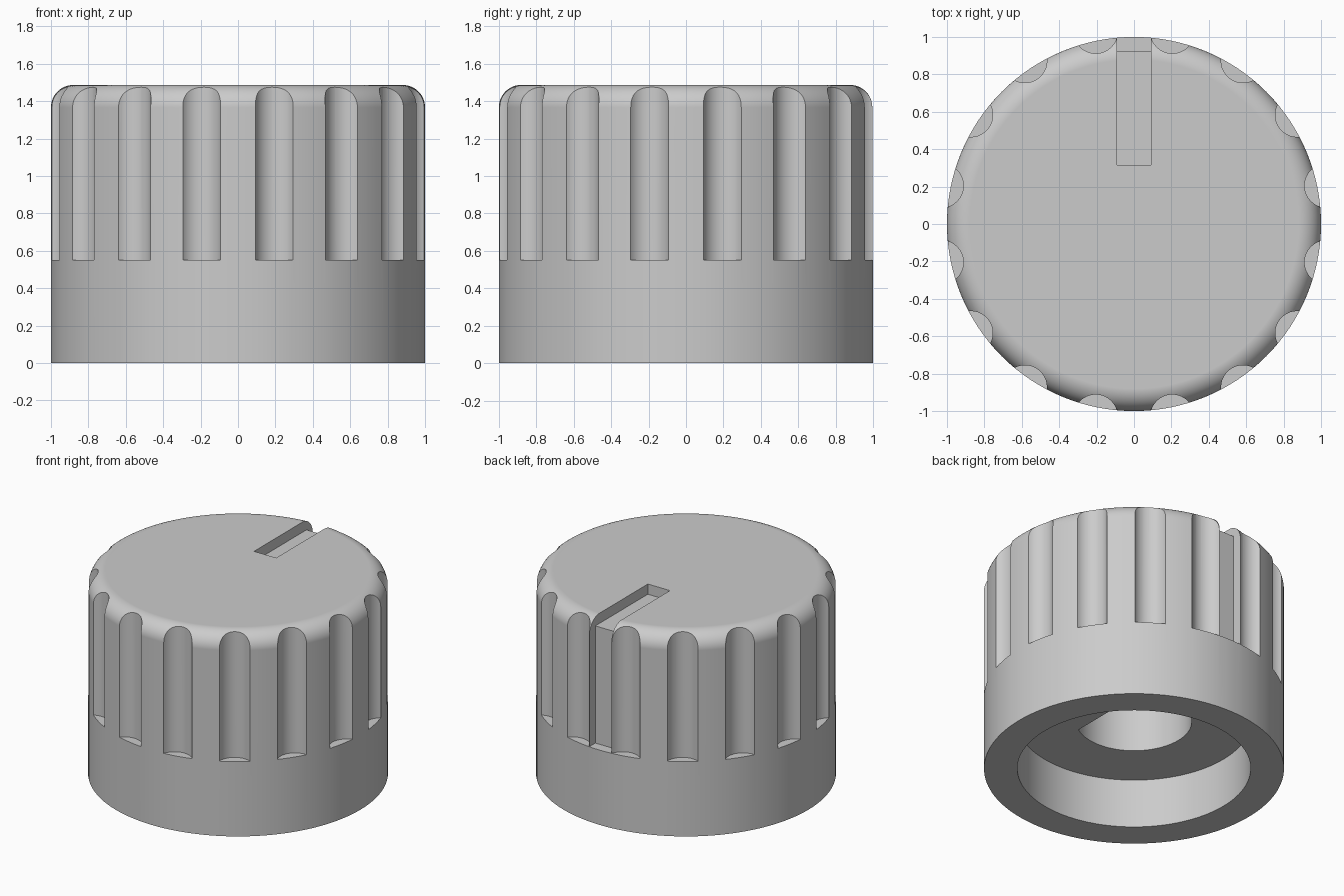
import bpy
import bmesh
from math import sin, cos, pi, radians
from mathutils import Matrix

if "Cube" in bpy.data.objects:
    bpy.data.objects.remove(bpy.data.objects["Cube"])

HEIGHT, FILLET, STEP_Z = 1.487, 0.12, 0.55
SEGMENTS = 128

grey = bpy.data.materials.new("plain grey")
grey.use_nodes = True
grey.diffuse_color = (0.6, 0.6, 0.6, 1)
grey.node_tree.nodes["Principled BSDF"].inputs["Base Color"].default_value = (0.6, 0.6, 0.6, 1)


def add_object(name, bm):
    bmesh.ops.recalc_face_normals(bm, faces=bm.faces)
    mesh = bpy.data.meshes.new(name)
    bm.to_mesh(mesh)
    bm.free()
    obj = bpy.data.objects.new(name, mesh)
    bpy.context.collection.objects.link(obj)
    return obj


def add_prism(bm, outline, offset):
    """Extrude a closed outline of 3D points along an offset."""
    face = bm.faces.new([bm.verts.new(p) for p in outline])
    new = bmesh.ops.extrude_face_region(bm, geom=[face])["geom"]
    bmesh.ops.translate(bm, vec=offset, verts=[v for v in new if isinstance(v, bmesh.types.BMVert)])


def cut(target, cutter):
    mod = target.modifiers.new("cut", "BOOLEAN")
    mod.operation, mod.solver, mod.object = "DIFFERENCE", "EXACT", cutter
    bpy.context.view_layer.objects.active = target
    bpy.ops.object.modifier_apply(modifier=mod.name)
    bpy.data.objects.remove(cutter)


# Knob body: turned profile with a rounded top edge and a recessed underside
profile = [(0, 0.36), (0.778, 0.36), (0.778, 0), (1, 0)]
for i in range(13):
    a = pi / 2 * i / 12
    profile.append((1 - FILLET + FILLET * cos(a), HEIGHT - FILLET + FILLET * sin(a)))
profile.append((0, HEIGHT))

bm = bmesh.new()
verts = [bm.verts.new((r, 0, z)) for r, z in profile]
edges = [bm.edges.new(pair) for pair in zip(verts, verts[1:])]
bmesh.ops.spin(bm, geom=verts + edges, cent=(0, 0, 0), axis=(0, 0, 1),
               angle=2 * pi, steps=SEGMENTS, use_merge=False)
bmesh.ops.remove_doubles(bm, verts=bm.verts, dist=0.0005)
# Merge the flat discs into single faces
bmesh.ops.dissolve_verts(bm, verts=[v for v in bm.verts if v.co.xy.length < 0.001])
knob = add_object("knob_body", bm)
knob.data.materials.append(grey)

# Grip flutes around the upper side
bm = bmesh.new()
for i in range(16):
    a = radians(11.25 + 22.5 * i)
    place = Matrix.Rotation(a, 4, "Z") @ Matrix.Translation((1.049, 0, STEP_Z + 0.6))
    bmesh.ops.create_cone(bm, cap_ends=True, segments=48, radius1=0.117, radius2=0.117,
                          depth=1.2, matrix=place)
cut(knob, add_object("flute_cutter", bm))

# Pointer slot: across the top, then down the back
bm = bmesh.new()
floor = HEIGHT - 0.075
path = [(0.315, 2), (0.315, floor), (0.925, floor), (0.925, STEP_Z), (1.2, STEP_Z), (1.2, 2)]
add_prism(bm, [(-0.09, y, z) for y, z in path], (0.18, 0, 0))
cut(knob, add_object("slot_cutter", bm))

# D-shaped shaft hole with its flat on the +x side
bm = bmesh.new()
start = radians(56)
arc = [start + (2 * pi - 2 * start) * i / 64 for i in range(65)]
add_prism(bm, [(0.385 * cos(a), 0.385 * sin(a), 0.2) for a in arc], (0, 0, 0.95))
cut(knob, add_object("shaft_cutter", bm))

# Smooth rounded faces, crisp cut edges
bpy.ops.object.select_all(action="DESELECT")
knob.select_set(True)
bpy.context.view_layer.objects.active = knob
bpy.ops.object.shade_smooth_by_angle(angle=radians(30))
normals = knob.modifiers.new("weighted_normals", "WEIGHTED_NORMAL")
normals.keep_sharp = True
